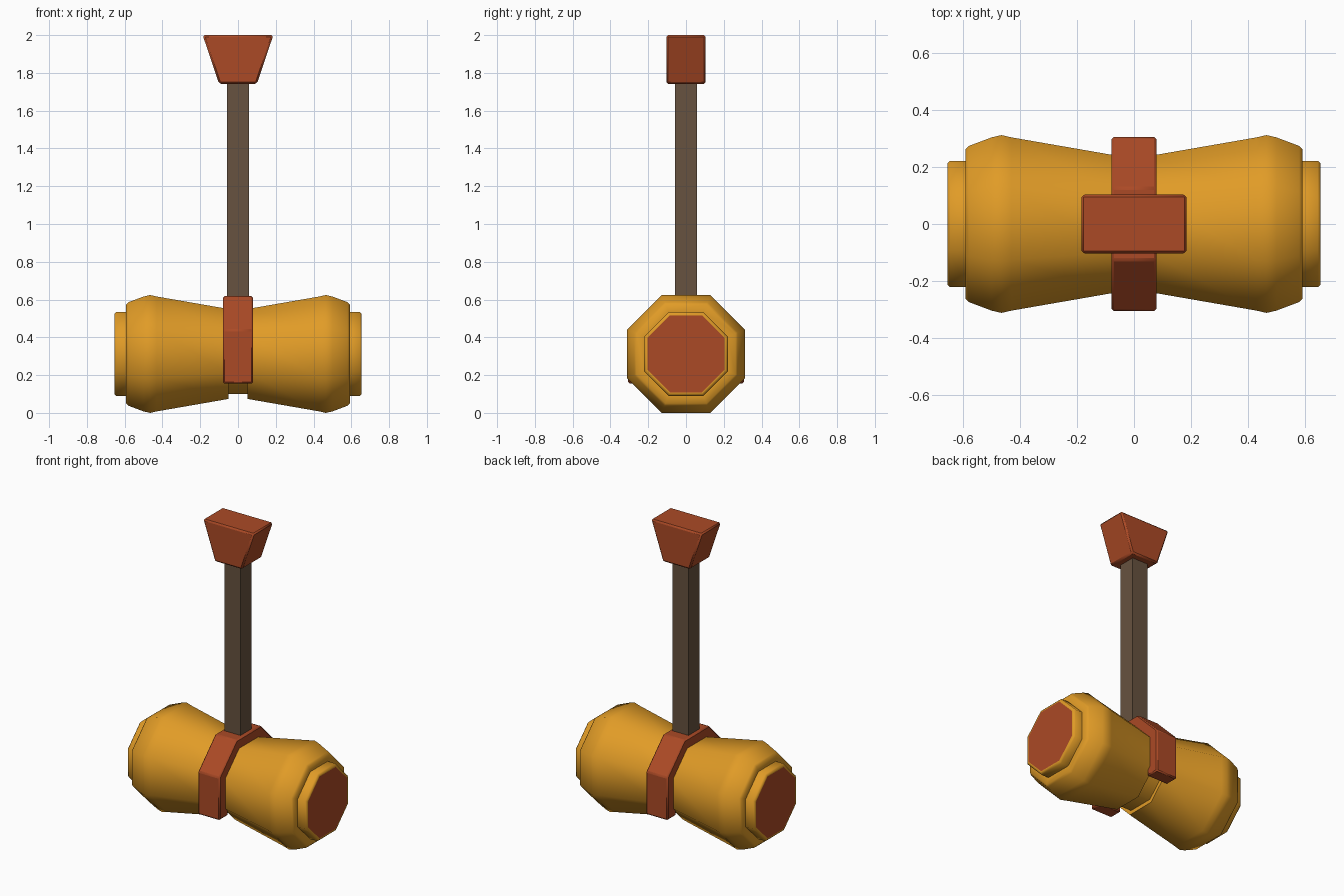
import bpy, bmesh, math

if "Cube" in bpy.data.objects:
    bpy.data.objects.remove(bpy.data.objects["Cube"], do_unlink=True)

CENTRE = 0.312                      # height of the head's axis
T = math.tan(math.pi / 8)           # half side of an octagon per unit apothem


def material(name, colour):
    m = bpy.data.materials.new(name)
    m.use_nodes = True
    m.diffuse_color = (*colour, 1)
    m.node_tree.nodes["Principled BSDF"].inputs["Base Color"].default_value = (*colour, 1)
    return m


gold = material("gold", (0.75, 0.33, 0.02))
red = material("rust red", (0.41, 0.068, 0.019))
wood = material("dark wood", (0.135, 0.085, 0.05))


def finish(name, bm, mats, bevel=0, angle=30):
    bmesh.ops.recalc_face_normals(bm, faces=bm.faces)
    mesh = bpy.data.meshes.new(name)
    bm.to_mesh(mesh)
    bm.free()
    for m in mats:
        mesh.materials.append(m)
    ob = bpy.data.objects.new(name, mesh)
    bpy.context.collection.objects.link(ob)
    if bevel:
        mod = ob.modifiers.new("Bevel", "BEVEL")
        mod.width = bevel
        mod.segments = 1
        mod.limit_method = "ANGLE"
    bpy.ops.object.select_all(action="DESELECT")
    ob.select_set(True)
    bpy.context.view_layer.objects.active = ob
    bpy.ops.object.shade_smooth_by_angle(angle=math.radians(angle))
    return ob


def octagon(bm, x, apothem):
    r = apothem / math.cos(math.pi / 8)
    angles = [(i + 0.5) * math.pi / 4 for i in range(8)]
    return [bm.verts.new((x, r * math.cos(a), CENTRE + r * math.sin(a))) for a in angles]


def bridge(bm, a, b):
    n = len(a)
    for i in range(n):
        bm.faces.new((a[i], a[(i + 1) % n], b[(i + 1) % n], b[i]))


# Head: mirrored octagonal profile (distance from middle, apothem)
half = [(0.05, 0.213), (0.05, 0.238), (0.43, 0.304), (0.465, 0.312), (0.5, 0.304),
        (0.58, 0.274), (0.592, 0.262), (0.592, 0.222), (0.645, 0.222),
        (0.655, 0.212), (0.655, 0.204)]
profile = [(-x, a) for x, a in reversed(half)] + half
bm = bmesh.new()
rings = [octagon(bm, x, a) for x, a in profile]
for a, b in zip(rings, rings[1:]):
    bridge(bm, a, b)
for end in (rings[0], rings[-1]):
    bm.faces.new(end).material_index = 1
finish("hammer_head", bm, [gold, red], angle=50)

# Band: open octagonal strap over the top and sides
def strap_path(a):
    side = [(a, 0.155), (a, CENTRE + a * T), (a * T, CENTRE + a)]
    return side + [(-y, z) for y, z in reversed(side)]


bm = bmesh.new()
outline = strap_path(0.306) + strap_path(0.215)[::-1]
left, right = [[bm.verts.new((x, y, z)) for y, z in outline] for x in (-0.079, 0.079)]
bridge(bm, left, right)
for side in (left, right):
    for i in range(5):
        bm.faces.new((side[i], side[i + 1], side[10 - i], side[11 - i]))
finish("head_band", bm, [red], bevel=0.008)


# Square blocks tapering between two heights
def block(name, mat, bottom, top, bevel):
    bm = bmesh.new()
    loops = []
    for hx, hy, z in (bottom, top):
        loops.append([bm.verts.new((sx * hx, sy * hy, z))
                      for sx, sy in ((-1, -1), (1, -1), (1, 1), (-1, 1))])
    bridge(bm, *loops)
    for loop in loops:
        bm.faces.new(loop)
    return finish(name, bm, [mat], bevel)


block("handle", wood, (0.058, 0.057, 0.25), (0.058, 0.057, 1.76), 0)
block("pommel", red, (0.1, 0.104, 1.742), (0.187, 0.104, 2.0), 0.01)
